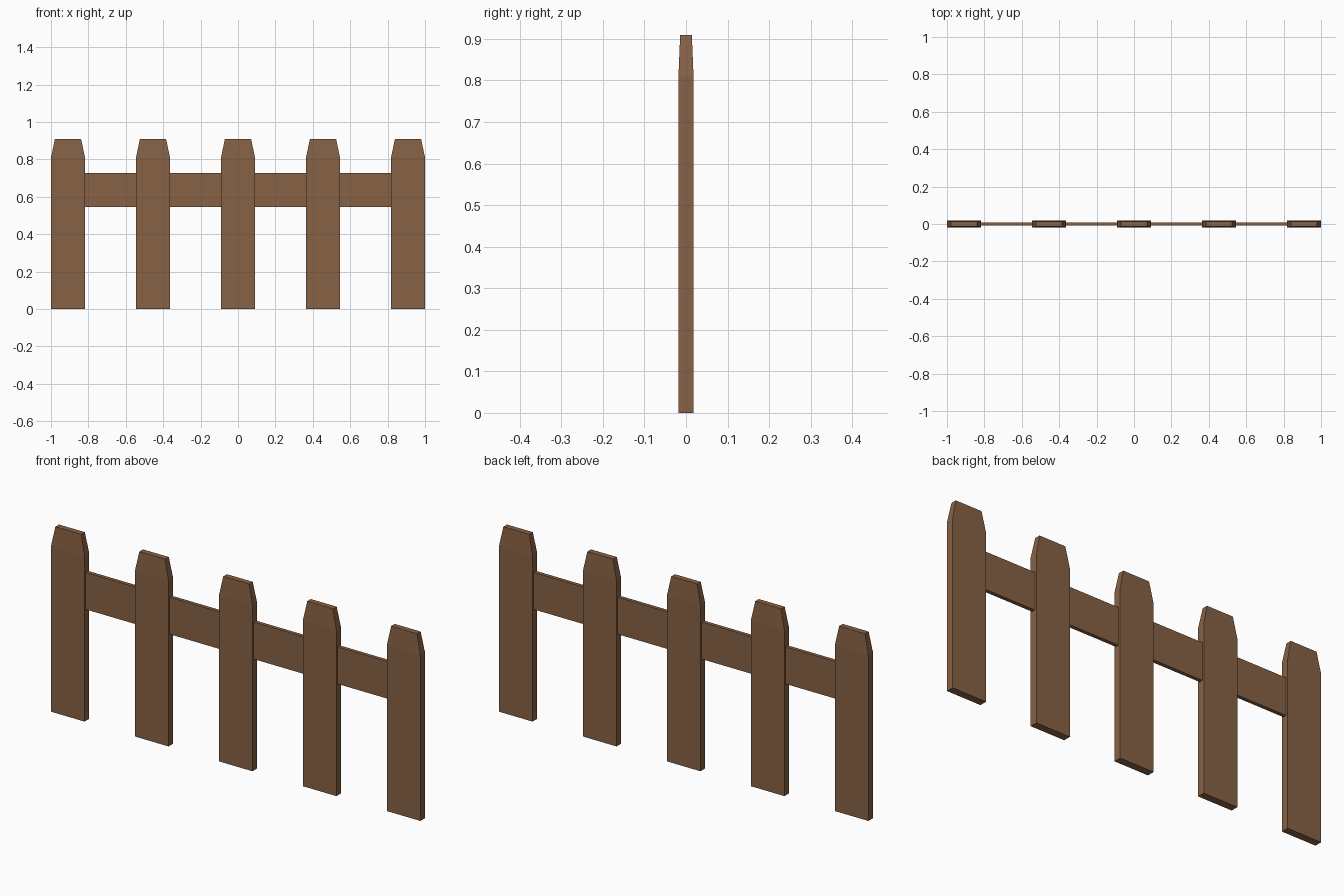
import bpy, bmesh

if "Cube" in bpy.data.objects:
    bpy.data.objects.remove(bpy.data.objects["Cube"])

wood = bpy.data.materials.new("brown wood")
wood.diffuse_color = (0.243, 0.122, 0.061, 1)
wood.use_nodes = True
wood.node_tree.nodes["Principled BSDF"].inputs["Base Color"].default_value = wood.diffuse_color


def loft(name, sections, x=0.0):
    """Stack rectangular sections (z, half width, half depth) into a closed solid."""
    bm = bmesh.new()
    rings = [[bm.verts.new((sx * w, sy * d, z))
              for sx, sy in ((-1, -1), (1, -1), (1, 1), (-1, 1))]
             for z, w, d in sections]
    bm.faces.new(rings[0][::-1])
    bm.faces.new(rings[-1])
    for lo, hi in zip(rings, rings[1:]):
        for i in range(4):
            j = (i + 1) % 4
            bm.faces.new((lo[i], lo[j], hi[j], hi[i]))
    bmesh.ops.recalc_face_normals(bm, faces=bm.faces)
    mesh = bpy.data.meshes.new(name)
    bm.to_mesh(mesh)
    bm.free()
    mesh.materials.append(wood)
    obj = bpy.data.objects.new(name, mesh)
    obj.location.x = x
    bpy.context.collection.objects.link(obj)
    return obj


# Five pickets with tapered tops
HALF_W, HALF_D, HEIGHT = 0.0909, 0.0182, 0.909
for i in range(5):
    loft(f"picket_{i + 1}", [(0, HALF_W, HALF_D),
                             (0.81, HALF_W, HALF_D),
                             (HEIGHT, HALF_W * 0.77, HALF_D * 0.77)],
         x=(i - 2) * 0.4545)

# Thin rail running through the pickets
loft("rail", [(0.5455, 0.9, 0.009), (0.727, 0.9, 0.009)])
